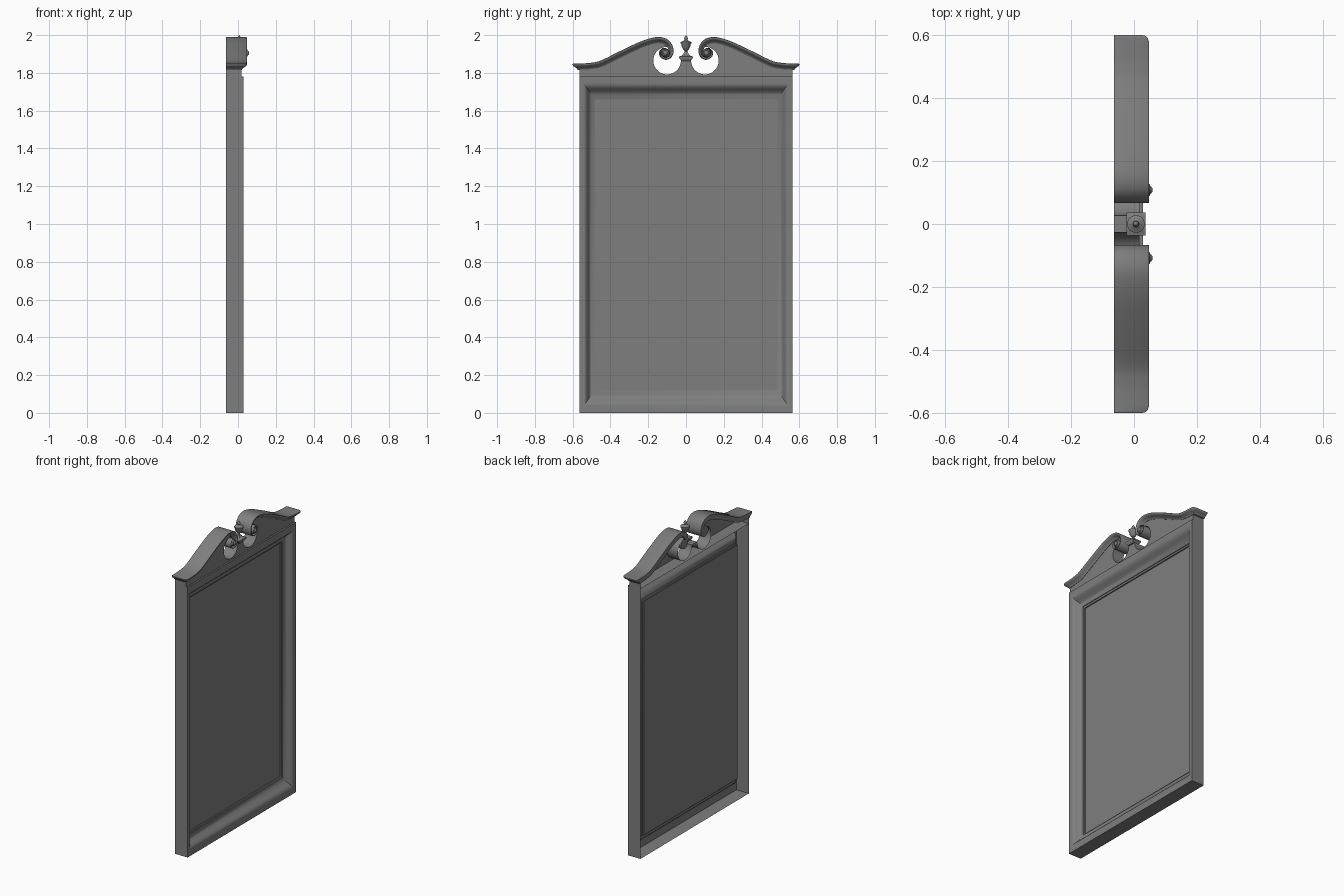
import bpy, bmesh, math
from mathutils import Vector

if "Cube" in bpy.data.objects:
    bpy.data.objects.remove(bpy.data.objects["Cube"])

BACK = -0.063     # rear plane of the whole mirror
FACE = 0.018      # front of the pediment board

grey = bpy.data.materials.new("dark_grey")
grey.diffuse_color = (0.21, 0.21, 0.21, 1)
grey.use_nodes = True
grey.node_tree.nodes["Principled BSDF"].inputs["Base Color"].default_value = grey.diffuse_color


def make(name, verts, faces, angle=35):
    me = bpy.data.meshes.new(name)
    me.from_pydata(verts, [], faces)
    bm = bmesh.new()
    bm.from_mesh(me)
    bmesh.ops.remove_doubles(bm, verts=bm.verts, dist=1e-5)
    bmesh.ops.recalc_face_normals(bm, faces=bm.faces)
    bm.to_mesh(me)
    bm.free()
    me.materials.append(grey)
    ob = bpy.data.objects.new(name, me)
    bpy.context.collection.objects.link(ob)
    bpy.ops.object.select_all(action='DESELECT')
    ob.select_set(True)
    bpy.context.view_layer.objects.active = ob
    bpy.ops.object.shade_smooth_by_angle(angle=math.radians(angle))
    return ob


def grid_faces(rows, cols, wrap_rows=False, wrap_cols=False):
    out = []
    for i in range(rows if wrap_rows else rows - 1):
        for j in range(cols if wrap_cols else cols - 1):
            a, b = i * cols, ((i + 1) % rows) * cols
            k = (j + 1) % cols
            out.append((a + j, a + k, b + k, b + j))
    return out


def lathe(name, profile, place, sides=24):
    # profile is (radius, height); place maps (u, v, height) into the model
    verts = [place(r * math.cos(2 * math.pi * i / sides), r * math.sin(2 * math.pi * i / sides), h)
             for r, h in profile for i in range(sides)]
    return make(name, verts, grid_faces(len(profile), sides, wrap_cols=True))


def smooth_path(pts, steps=6):
    p = [Vector(q) for q in pts]
    p = [2 * p[0] - p[1]] + p + [2 * p[-1] - p[-2]]
    out = []
    for i in range(1, len(p) - 2):
        a, b, c, d = p[i - 1:i + 3]
        for k in range(steps):
            t = k / steps
            out.append(0.5 * (2 * b + (c - a) * t + (2 * a - 5 * b + 4 * c - d) * t * t
                              + (3 * b - a - 3 * c + d) * t ** 3))
    return out + [p[-2]]


# moulded frame: open-backed profile (inset, x) swept round a rectangle
prof = [(0, BACK), (0, 0.028), (0.018, 0.028), (0.026, 0.0265), (0.034, 0.022), (0.041, 0.013),
        (0.047, 0.003), (0.054, -0.007), (0.063, -0.014), (0.073, -0.018), (0.0735, -0.022),
        (0.08, -0.025), (0.08, -0.034)]
verts = []
for sy, z0, dz in ((-1, 0, 1), (1, 0, 1), (1, 1.78, -1), (-1, 1.78, -1)):
    verts += [(x, sy * (0.565 - t), z0 + dz * 1.5 * t) for t, x in prof]
make("frame_moulding", verts, grid_faces(4, len(prof), wrap_rows=True))

# mirror glass
make("mirror_panel", [(-0.033, -0.487, 0.117), (-0.033, 0.487, 0.117),
                      (-0.033, 0.487, 1.663), (-0.033, -0.487, 1.663)], [(0, 1, 2, 3)])

# swan-neck path in (y, z), curling into the scroll
neck = smooth_path([(0.6, 1.849), (0.55, 1.85), (0.5, 1.854), (0.45, 1.866), (0.35, 1.915), (0.25, 1.962),
                    (0.19, 1.983), (0.145, 1.99), (0.105, 1.981), (0.077, 1.955), (0.066, 1.918),
                    (0.076, 1.884), (0.105, 1.869), (0.135, 1.882), (0.143, 1.908), (0.128, 1.93),
                    (0.106, 1.93), (0.096, 1.912)])
del neck[1:3]     # room for the rounded corner
N = len(neck)
# crown cross-section: (distance below the top, x)
crown = [(0, BACK), (0, 0.044), (0.002, 0.047), (0.007, 0.047), (0.011, 0.045), (0.015, 0.041),
         (0.019, 0.034), (0.023, 0.028), (0.028, 0.023), (0.033, 0.02), (0.033, FACE - 0.002), (0.033, BACK)]
shift = [0.047 - x for d, x in crown]
shift[0], shift[-1] = shift[1], shift[-2]


def crown_verts(s):
    rows = []
    for i, p in enumerate(neck):
        if i == 0:      # return along the side, then a rounded corner
            ends = [(sh, max(0.002, 0.02 - sh)) for sh in shift]
            rows += [(BACK, s * (p.x - sh), p.y - d) for (d, x), (sh, r) in zip(crown, ends)]
            for a in (0, 30, 60, 90):
                sa, ca = math.sin(math.radians(a)), math.cos(math.radians(a))
                rows += [(max(BACK, x - r + r * sa), s * (p.x - sh - r + r * ca), p.y - d)
                         for (d, x), (sh, r) in zip(crown, ends)]
            continue
        t = (neck[min(i + 1, N - 1)] - neck[i - 1]).normalized()
        n = Vector((-t.y, t.x))
        f = max(0.0, (i - 46) / (N - 47))
        k = 1 - 0.68 * min(1, f * 1.5)
        rows += [(x, s * (p + n * d * k).x, (p + n * d * k).y) for d, x in crown]
    return rows


# board outline around the round cut-out
arc = [(0.1 + 0.073 * math.cos(a), 1.865 + 0.073 * math.sin(a))
       for a in (math.radians(95 - 275 * i / 36) for i in range(37))]
top = [(p.x, p.y - 0.014) for p in neck[4:46:2]]
outline = [(0, 1.78), (0.565, 1.78), (0.565, 1.835)] + top + arc + [(0, 1.865)]

for s, side in ((1, "right"), (-1, "left")):
    M = len(crown)
    cv = crown_verts(s)
    R = len(cv) // M
    make("swan_neck_" + side, cv,
         grid_faces(R, M, wrap_cols=True) + [tuple(range((R - 1) * M, R * M))])
    # pediment front, cut-out wall and end wall
    make("pediment_board_" + side, [(FACE, s * y, z) for y, z in outline], [tuple(range(len(outline)))])
    for nm, line in (("cutout_wall_", arc + [(0, 1.865)]), ("end_wall_", [(0.565, 1.78), (0.565, 1.835)])):
        make(nm + side, [(x, s * y, z) for y, z in line for x in (BACK, FACE)], grid_faces(len(line), 2))
    # scroll eye and rosette
    lathe("scroll_rosette_" + side,
          [(0, BACK), (0.024, BACK), (0.024, 0.036), (0.019, 0.046), (0.018, 0.05), (0.013, 0.051),
           (0.011, 0.055), (0.006, 0.058), (0, 0.059)],
          lambda u, v, h: (h, s * (0.108 + u), 1.905 + v))

# square stepped plinth under the finial: (half x, half y, z)
steps = [(0.02, 0.024, 1.862), (0.025, 0.028, 1.868), (0.03, 0.036, 1.878), (0.03, 0.036, 1.886),
         (0.022, 0.026, 1.89), (0.014, 0.015, 1.898), (0.01, 0.01, 1.908)]
verts = [(0.006 + sx * a, sy * b, z) for a, b, z in steps for sx, sy in ((-1, -1), (1, -1), (1, 1), (-1, 1))]
make("finial_plinth", verts, grid_faces(len(steps), 4, wrap_cols=True) + [(0, 1, 2, 3), (24, 25, 26, 27)])

# urn finial
lathe("urn_finial",
      [(0, 1.9), (0.012, 1.905), (0.007, 1.912), (0.008, 1.918), (0.015, 1.924), (0.022, 1.938),
       (0.025, 1.952), (0.028, 1.957), (0.028, 1.963), (0.022, 1.966), (0.014, 1.97), (0.008, 1.975),
       (0.01, 1.982), (0.008, 1.99), (0.004, 1.996), (0, 2.0)],
      lambda u, v, h: (0.006 + u, v, h))
